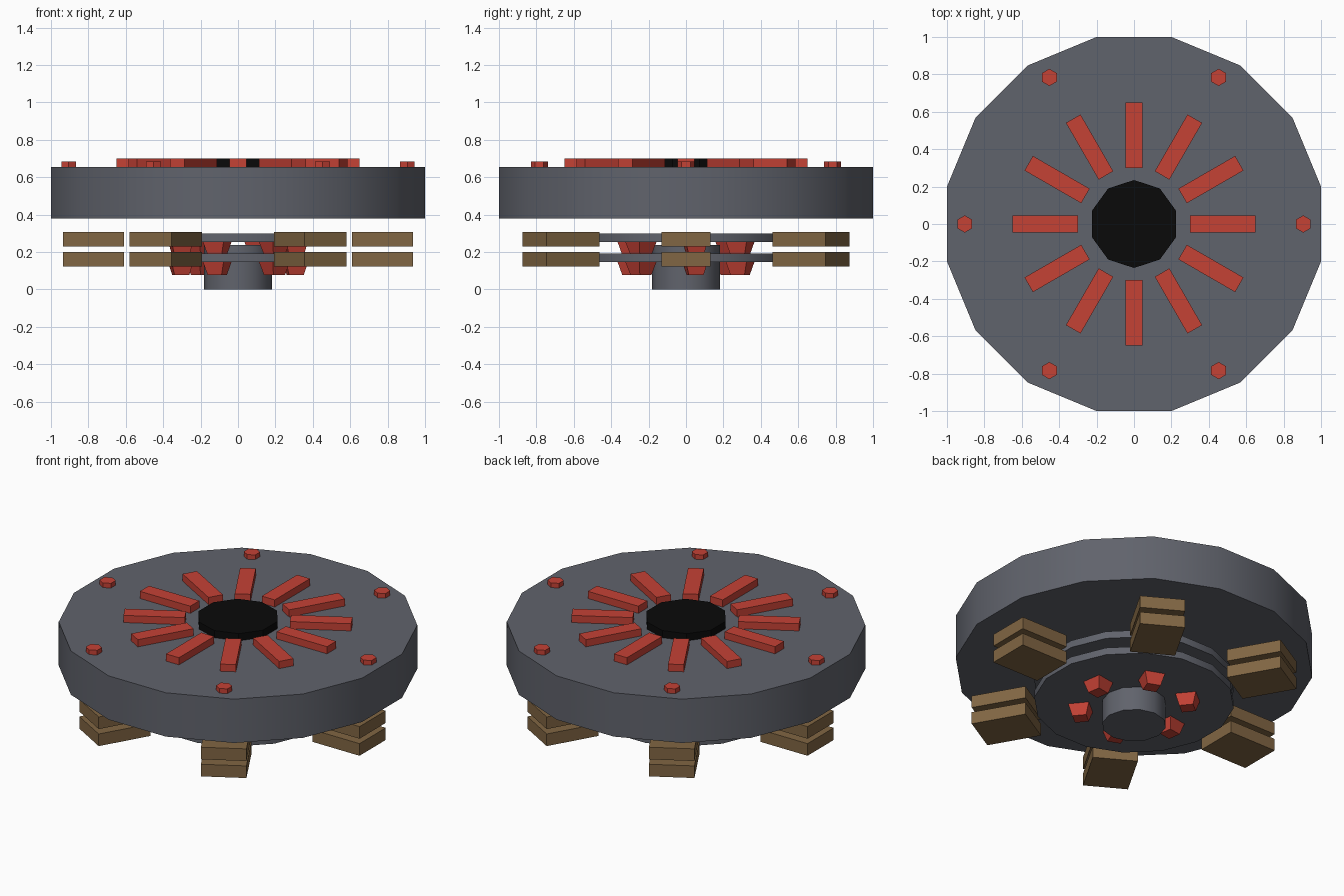
import bpy
from math import radians, cos, sin, pi, sqrt

old = bpy.data.objects.get("Cube")
if old:
    bpy.data.objects.remove(old, do_unlink=True)


def material(name, rgb):
    m = bpy.data.materials.new(name)
    m.use_nodes = True
    m.diffuse_color = (*rgb, 1)
    m.node_tree.nodes["Principled BSDF"].inputs["Base Color"].default_value = (*rgb, 1)
    return m


STEEL = material("slate grey", (0.118, 0.125, 0.150))
RED = material("warm red", (0.560, 0.054, 0.036))
BROWN = material("bronze brown", (0.220, 0.133, 0.056))
BLACK = material("black", (0.003, 0.003, 0.003))


def finish(name, mat, smooth=0):
    ob = bpy.context.object
    ob.name = name
    ob.data.materials.append(mat)
    if smooth:
        bpy.ops.object.shade_smooth_by_angle(angle=radians(smooth))
    return ob


def prism(name, mat, sides, r, z0, z1, turn=0, x=0, y=0, smooth=0, r_bottom=None):
    """Upright prism; turn is the angle of its first corner in degrees."""
    bpy.ops.mesh.primitive_cone_add(
        vertices=sides, radius1=r if r_bottom is None else r_bottom, radius2=r,
        depth=z1 - z0, location=(x, y, (z0 + z1) / 2))
    # the primitive's first corner lies on +y
    bpy.context.object.rotation_euler.z = radians(turn - 90)
    return finish(name, mat, smooth)


def radial_box(name, mat, r0, r1, width, z0, z1, angle):
    """Box reaching outward from radius r0 to r1."""
    a, r = radians(angle), (r0 + r1) / 2
    bpy.ops.mesh.primitive_cube_add(
        size=1, location=(r * cos(a), r * sin(a), (z0 + z1) / 2), rotation=(0, 0, a))
    bpy.context.object.scale = (r1 - r0, width, z1 - z0)
    return finish(name, mat)


# Main disc with its central cap
prism("main_disc", STEEL, 16, 1.02, 0.38, 0.655, turn=11.25, smooth=30)
prism("centre_cap", BLACK, 10, 0.235, 0.64, 0.70, turn=90)

# Raised spokes on the top face
for i in range(12):
    radial_box(f"spoke_{i + 1}", RED, 0.30, 0.65, 0.09, 0.645, 0.70, i * 30)

# Hexagonal bolts near the rim
for i in range(6):
    a = i * pi / 3
    prism(f"rim_bolt_{i + 1}", RED, 6, 0.046, 0.645, 0.684, turn=90,
          x=0.905 * cos(a), y=0.905 * sin(a))

# Central hub below
prism("hub", STEEL, 12, 0.183, 0, 0.237, smooth=40)

# Two clutch plates, each with outer pads and tapered studs underneath
for layer, z in (("lower", 0.148), ("upper", 0.255)):
    prism(f"{layer}_plate", STEEL, 16, 0.57, z, z + 0.045, turn=11.25, smooth=30)
    for i in range(6):
        radial_box(f"{layer}_pad_{i + 1}", BROWN, 0.61, 0.935, 0.26,
                   z - 0.024, z + 0.052, i * 60)
        angle = i * 60 + 9
        a = radians(angle)
        prism(f"{layer}_stud_{i + 1}", RED, 4, 0.06 * sqrt(2), z - 0.07, z + 0.002,
              turn=angle + 45, x=0.31 * cos(a), y=0.31 * sin(a),
              r_bottom=0.04 * sqrt(2))
